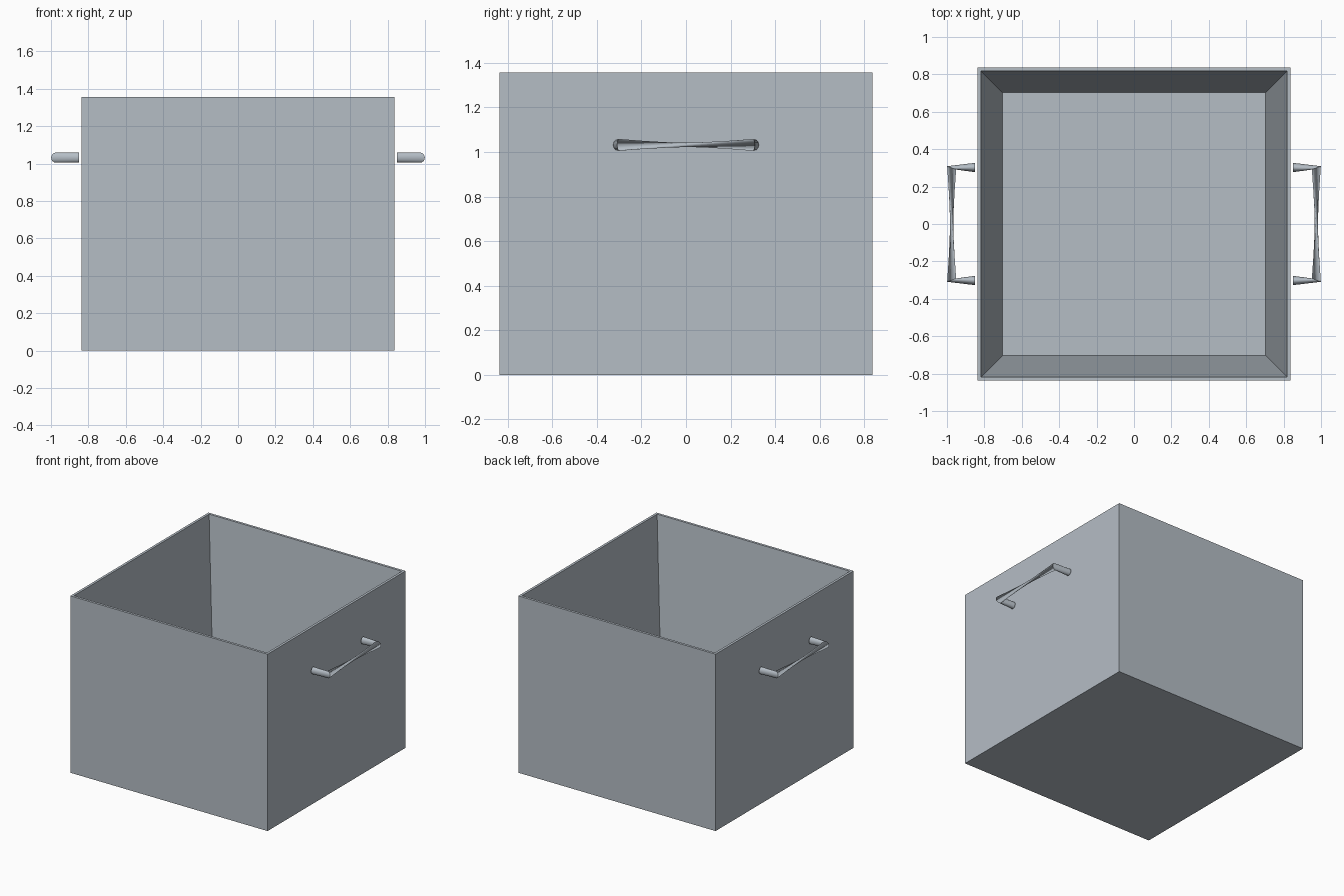
import bpy, bmesh, math
from mathutils import Vector, Matrix

if "Cube" in bpy.data.objects:
    bpy.data.objects.remove(bpy.data.objects["Cube"])

grey = bpy.data.materials.new("steel_grey")
grey.diffuse_color = (0.46, 0.51, 0.56, 1)
grey.use_nodes = True
grey.node_tree.nodes["Principled BSDF"].inputs["Base Color"].default_value = grey.diffuse_color


def finish(bm, name):
    bmesh.ops.recalc_face_normals(bm, faces=bm.faces)
    mesh = bpy.data.meshes.new(name)
    bm.to_mesh(mesh)
    bm.free()
    mesh.materials.append(grey)
    obj = bpy.data.objects.new(name, mesh)
    bpy.context.collection.objects.link(obj)
    return obj


def bridge(bm, a, b, shift=0):
    n = len(a)
    for i in range(n):
        j = (i + 1) % n
        bm.faces.new((a[i], a[j], b[(j + shift) % n], b[(i + shift) % n]))


# Open bin: square rings from the base, over the rim, down the sloping inside
bm = bmesh.new()
rings = []
for half, z in [(0.837, 0), (0.837, 1.357), (0.818, 1.357), (0.702, 0.08)]:
    rings.append([bm.verts.new((sx * half, sy * half, z))
                  for sx, sy in ((-1, -1), (1, -1), (1, 1), (-1, 1))])
for a, b in zip(rings, rings[1:]):
    bridge(bm, a, b)
bm.faces.new(rings[0])
bm.faces.new(rings[-1])
finish(bm, "bin_body")

# Handles: two short legs joined by a bar twisted to a narrow waist
SIDES, R, Z = 16, 0.0265, 1.032


def handle(name, turn):
    bm = bmesh.new()

    def ring(x, y, u):
        c, u = Vector((x, y, Z)), Vector(u)
        return [bm.verts.new(c + u * math.cos(t) + Vector((0, 0, R)) * math.sin(t))
                for t in (2 * math.pi * i / SIDES for i in range(SIDES))]

    foot_a = ring(0.849, -0.302, (0, -0.025, 0))
    bend_a = ring(0.975, -0.30, (0.024, -0.009, 0))
    bend_b = ring(0.975, 0.30, (0.024, 0.009, 0))
    foot_b = ring(0.849, 0.302, (0, 0.025, 0))
    bridge(bm, foot_a, bend_a)
    bridge(bm, bend_a, bend_b, 7)
    bridge(bm, bend_b, foot_b)
    bm.faces.new(foot_a)
    bm.faces.new(foot_b)
    bm.transform(Matrix.Rotation(turn, 4, 'Z'))
    obj = finish(bm, name)
    bpy.ops.object.select_all(action='DESELECT')
    obj.select_set(True)
    bpy.context.view_layer.objects.active = obj
    bpy.ops.object.shade_smooth_by_angle(angle=math.radians(35))


handle("right_handle", 0)
handle("left_handle", math.pi)
